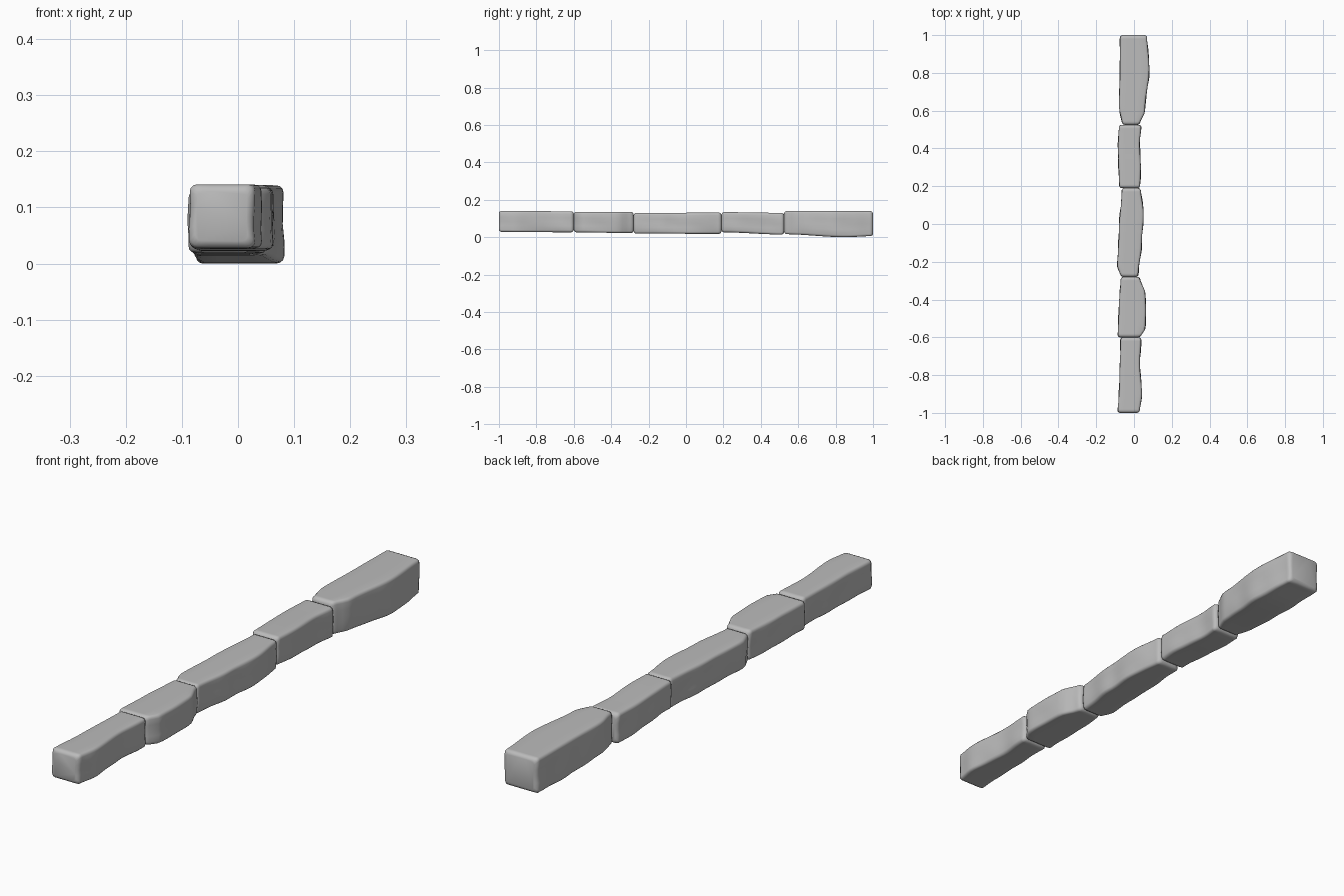
import bpy, bmesh, math

if "Cube" in bpy.data.objects:
    bpy.data.objects.remove(bpy.data.objects["Cube"], do_unlink=True)

stone_grey = bpy.data.materials.new("stone_grey")
stone_grey.use_nodes = True
stone_grey.diffuse_color = (0.5, 0.5, 0.5, 1)
stone_grey.node_tree.nodes["Principled BSDF"].inputs["Base Color"].default_value = (0.5, 0.5, 0.5, 1)


def interpolate(points, t):
    """Piecewise eased value along a list of (position, value) pairs."""
    if t <= points[0][0]:
        return points[0][1]
    for (a, va), (b, vb) in zip(points, points[1:]):
        if t <= b:
            f = (t - a) / (b - a)
            f = f * f * (3 - 2 * f)
            return va + (vb - va) * f
    return points[-1][1]


def section(x_low, x_high, z_low, z_high, radius):
    """Rounded rectangle with extra points along each side."""
    corners = [(x_high - radius, z_high - radius), (x_low + radius, z_high - radius),
               (x_low + radius, z_low + radius), (x_high - radius, z_low + radius)]
    arcs = []
    for quarter, (cx, cz) in enumerate(corners):
        angles = [math.pi / 2 * (quarter + step / 3) for step in range(4)]
        arcs.append([(cx + radius * math.cos(a), cz + radius * math.sin(a)) for a in angles])
    ring = []
    for i, arc in enumerate(arcs):
        ring += arc
        start, end = arc[-1], arcs[(i + 1) % 4][0]
        for k in (1, 2, 3):
            ring.append(tuple(s + (e - s) * k / 4 for s, e in zip(start, end)))
    return ring


def wear(x, y, z):
    """Gentle waves on the sides, fading out towards the flat top."""
    low = max(0, min(1, (0.13 - z) / 0.06))
    side = math.copysign(1, x + 0.015)
    return side * low * 0.003 * math.sin(y * 31 + z * 40 + side) * math.cos(y * 17 - z * 25)


def stone(name, front, back, left, right, bottom, top):
    """Loft a worn block from its outline curves, with rounded ends."""
    bm = bmesh.new()
    rings = []
    count = round((back - front) / 0.02)
    ends = [(front, 0.012), (front + 0.004, 0.004), (front + 0.012, 0)]
    middle = [(front + (back - front) * i / count, 0) for i in range(1, count)]
    tail = [(back - 0.012, 0), (back - 0.004, 0.004), (back, 0.012)]
    for y, inset in ends + middle + tail:
        ring = section(interpolate(right, y) + inset, interpolate(left, y) - inset,
                       interpolate(bottom, y) + inset, interpolate(top, y) - inset, 0.012)
        rings.append([bm.verts.new((x + wear(x, y, z), y, z)) for x, z in ring])
    for a, b in zip(rings, rings[1:]):
        for i in range(len(a)):
            j = (i + 1) % len(a)
            bm.faces.new((a[i], a[j], b[j], b[i]))
    bm.faces.new(rings[0])
    bm.faces.new(rings[-1])
    bmesh.ops.recalc_face_normals(bm, faces=bm.faces)
    mesh = bpy.data.meshes.new(name)
    bm.to_mesh(mesh)
    bm.free()
    obj = bpy.data.objects.new(name, mesh)
    bpy.context.collection.objects.link(obj)
    mesh.materials.append(stone_grey)
    bpy.ops.object.select_all(action="DESELECT")
    obj.select_set(True)
    bpy.context.view_layer.objects.active = obj
    bpy.ops.object.shade_smooth_by_angle(angle=math.radians(40))


# Front stone
stone("front_stone", -1, -0.6,
      left=[(-1, 0.03), (-0.9, 0.042), (-0.74, 0.031), (-0.6, 0.038)],
      right=[(-1, -0.086), (-0.85, -0.077), (-0.6, -0.071)],
      bottom=[(-1, 0.028), (-0.6, 0.026)], top=[(-1, 0.141), (-0.6, 0.138)])

# Second stone, swollen on its left side
stone("second_stone", -0.6, -0.28,
      left=[(-0.6, 0.036), (-0.55, 0.06), (-0.46, 0.063), (-0.37, 0.06), (-0.28, 0.03)],
      right=[(-0.6, -0.086), (-0.45, -0.08), (-0.28, -0.07)],
      bottom=[(-0.6, 0.026), (-0.28, 0.022)], top=[(-0.6, 0.136), (-0.28, 0.135)])

# Long middle stone
stone("middle_stone", -0.28, 0.19,
      left=[(-0.28, 0.022), (-0.1, 0.041), (0.05, 0.051), (0.19, 0.036)],
      right=[(-0.28, -0.07), (-0.22, -0.088), (-0.05, -0.08), (0.19, -0.064)],
      bottom=[(-0.28, 0.019), (0.19, 0.018)], top=[(-0.28, 0.13), (0.19, 0.131)])

# Fourth stone
stone("fourth_stone", 0.19, 0.525,
      left=[(0.19, 0.032), (0.3, 0.036), (0.42, 0.03), (0.525, 0.038)],
      right=[(0.19, -0.078), (0.4, -0.084), (0.525, -0.08)],
      bottom=[(0.19, 0.026), (0.525, 0.014)], top=[(0.19, 0.134), (0.525, 0.13)])

# Back stone, the widest
stone("back_stone", 0.525, 1,
      left=[(0.525, 0.03), (0.6, 0.058), (0.82, 0.081), (1, 0.069)],
      right=[(0.525, -0.062), (0.62, -0.079), (0.8, -0.075), (1, -0.073)],
      bottom=[(0.525, 0.016), (0.85, 0), (1, 0.006)], top=[(0.525, 0.14), (1, 0.139)])
